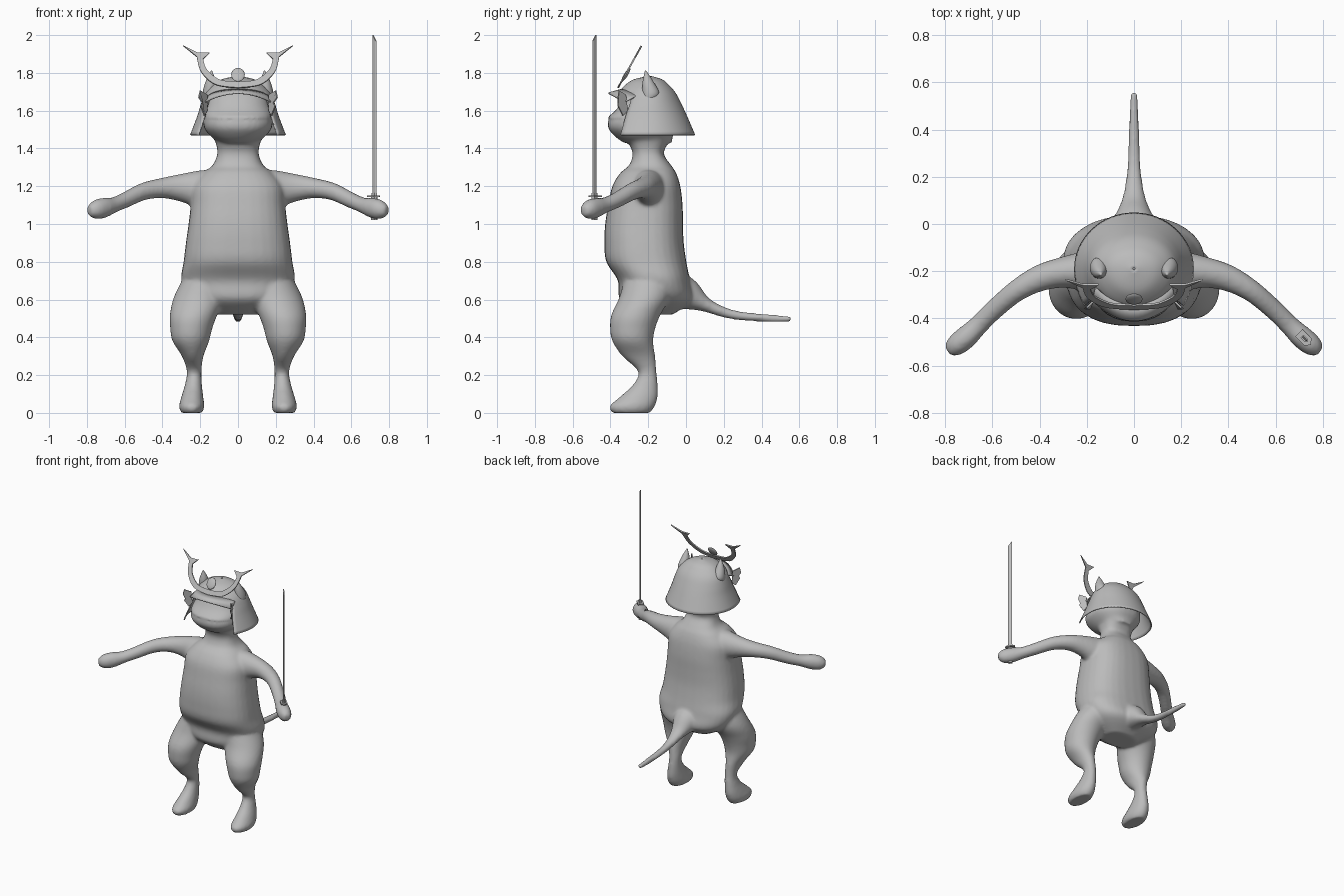
import bpy, bmesh, math
from mathutils import Vector

if "Cube" in bpy.data.objects:
    bpy.data.objects.remove(bpy.data.objects["Cube"])

GREY = bpy.data.materials.new("plain grey")
GREY.diffuse_color = (0.5, 0.5, 0.5, 1)
GREY.use_nodes = True
GREY.node_tree.nodes["Principled BSDF"].inputs["Base Color"].default_value = GREY.diffuse_color


def finish(bm, name, smooth=True, thick=0):
    bmesh.ops.recalc_face_normals(bm, faces=bm.faces)
    me = bpy.data.meshes.new(name)
    bm.to_mesh(me)
    bm.free()
    me.materials.append(GREY)
    ob = bpy.data.objects.new(name, me)
    bpy.context.collection.objects.link(ob)
    for p in me.polygons:
        p.use_smooth = smooth
    if thick:
        m = ob.modifiers.new("thickness", 'SOLIDIFY')
        m.thickness = thick
        m.offset = 0
    return ob


def spline(pts, n=5):
    """Catmull-Rom interpolation of any-dimensional tuples."""
    out = []
    for i in range(len(pts) - 1):
        p = [pts[max(i - 1, 0)], pts[i], pts[i + 1], pts[min(i + 2, len(pts) - 1)]]
        for k in range(n):
            t = k / n
            out.append(tuple(0.5 * (2 * b + (c - a) * t + (2 * a - 5 * b + 4 * c - d) * t * t
                                    + (3 * b - a - 3 * c + d) * t ** 3) for a, b, c, d in zip(*p)))
    return out + [pts[-1]]


def tube(bm, pts, upright=False, power=2, s=1, seg=32):
    """Closed loft through (x, y, z, radius_a, radius_b); upright keeps the rings level."""
    pts = spline(pts)
    rings = []
    for i, (x, y, z, ra, rb) in enumerate(pts):
        if upright:
            u, v = Vector((1, 0, 0)), Vector((0, 1, 0))
        else:
            t = Vector(pts[min(i + 1, len(pts) - 1)][:3]) - Vector(pts[max(i - 1, 0)][:3])
            u = t.cross(Vector((0, 0, 1))).normalized()
            v = u.cross(t).normalized()
        ring = []
        for k in range(seg):
            a = 2 * math.pi * k / seg
            c, q = math.cos(a), math.sin(a)
            p = Vector((x, y, z)) + u * ra * math.copysign(abs(c) ** (2 / power), c) \
                + v * rb * math.copysign(abs(q) ** (2 / power), q)
            ring.append(bm.verts.new((p.x * s, p.y, p.z)))
        rings.append(ring)
    for r0, r1 in zip(rings, rings[1:]):
        for k in range(seg):
            bm.faces.new((r0[k], r0[(k + 1) % seg], r1[(k + 1) % seg], r1[k]))
    bm.faces.new(rings[0])
    bm.faces.new(rings[-1])


# body: torso, head, tail, arms and legs fused by a remesh
bm = bmesh.new()
tube(bm, [(0, -.16, .52, .12, .09), (0, -.16, .6, .25, .19), (0, -.17, .7, .3, .19),
          (0, -.21, .8, .288, .212), (0, -.222, .9, .276, .21), (0, -.222, 1.0, .262, .206),
          (0, -.215, 1.1, .25, .197), (0, -.21, 1.2, .24, .18), (0, -.2, 1.27, .185, .148),
          (0, -.19, 1.31, .135, .112), (0, -.2, 1.37, .11, .082), (0, -.2, 1.42, .115, .1),
          (0, -.2, 1.46, .13, .12)], upright=True, power=2.5)
tube(bm, [(0, -.2, 1.43, .1, .13), (0, -.222, 1.46, .14, .15), (0, -.23, 1.5, .175, .178),
          (0, -.23, 1.535, .184, .185), (0, -.23, 1.55, .182, .177), (0, -.23, 1.565, .182, .184),
          (0, -.22, 1.59, .18, .165), (0, -.2, 1.62, .172, .158), (0, -.19, 1.68, .15, .13),
          (0, -.19, 1.73, .09, .08)], upright=True, power=2.3)
tube(bm, [(0, -.1, .66, .14, .1), (0, 0, .63, .095, .088), (0, .1, .575, .052, .04),
          (0, .2, .533, .033, .027), (0, .3, .512, .025, .023), (0, .45, .501, .021, .02),
          (0, .56, .497, .015, .014)])
for s in (1, -1):
    tube(bm, [(.1, -.2, 1.18, .13, .1), (.2, -.2, 1.185, .09, .1), (.3, -.205, 1.192, .066, .074),
              (.4, -.23, 1.19, .056, .054), (.5, -.285, 1.172, .046, .046),
              (.6, -.37, 1.125, .042, .041), (.66, -.43, 1.1, .042, .041),
              (.71, -.478, 1.086, .048, .053), (.755, -.515, 1.075, .045, .05),
              (.788, -.54, 1.07, .026, .026)], s=s)
    tube(bm, [(.15, -.19, .75, .12, .13), (.2, -.215, .62, .137, .135), (.235, -.265, .52, .126, .13),
              (.247, -.282, .45, .112, .12), (.25, -.282, .38, .097, .108),
              (.24, -.25, .3, .057, .087), (.232, -.205, .22, .039, .049),
              (.236, -.215, .15, .045, .065), (.242, -.25, .085, .058, .1),
              (.245, -.285, .035, .067, .12), (.245, -.29, 0, .056, .1)], upright=True, s=s)
body = finish(bm, "body")
m = body.modifiers.new("fuse", 'REMESH')
m.mode = 'VOXEL'
m.voxel_size = 0.011
m.use_smooth_shade = True
m = body.modifiers.new("soften", 'SMOOTH')
m.factor = 0.5
m.iterations = 6

# helmet: open-fronted shell, flared at the neck; rows are z, side, back and front radius
rows = spline([(1.47, .25, .235, .28), (1.57, .212, .192, .23), (1.635, .192, .162, .19),
               (1.69, .17, .133, .165), (1.73, .135, .1, .132), (1.762, .085, .062, .085),
               (1.78, .004, .004, .004)], 4)
N = 64
bm = bmesh.new()
grid = []
for z, rx, rb, rf in rows:
    ring = []
    for k in range(N):
        a = 2 * math.pi * k / N
        c = math.cos(a)               # a = 0 points to the front
        ring.append(bm.verts.new((rx * math.sin(a), -.19 - c * (rf if c > 0 else rb), z)))
    grid.append(ring)
for j in range(len(rows) - 1):
    for k in range(N):
        d = min(k + .5, N - k - .5) * 360 / N
        if rows[j][0] < 1.685 and d < 54:
            continue
        bm.faces.new((grid[j][k], grid[j][(k + 1) % N], grid[j + 1][(k + 1) % N], grid[j + 1][k]))
bmesh.ops.delete(bm, geom=[v for v in bm.verts if not v.link_faces], context='VERTS')
finish(bm, "helmet", thick=.008)

# brim over the eyes
bm = bmesh.new()
strip = []
for k in range(21):
    t = k / 10 - 1
    a = t * math.radians(66)
    strip.append((bm.verts.new((.172 * math.sin(a), -.19 - .15 * math.cos(a), 1.712 - .03 * t * t)),
                  bm.verts.new((.175 * t, -.41 + .085 * t * t, 1.692 - .047 * t * t))))
for p, q in zip(strip, strip[1:]):
    bm.faces.new((p[0], q[0], q[1], p[1]))
finish(bm, "helmet_brim", thick=.008)


def plate(name, pts, thick):
    bm = bmesh.new()
    bm.faces.new([bm.verts.new(p) for p in pts])
    finish(bm, name, False, thick)


for s, side in ((1, "left"), (-1, "right")):
    # turned-back flaps beside the face
    plate(side + "_helmet_flap", [(s * x, y, z) for x, y, z in
          ((.165, -.32, 1.685), (.2, -.355, 1.706), (.208, -.36, 1.67), (.188, -.36, 1.64),
           (.198, -.36, 1.625), (.178, -.335, 1.575), (.165, -.31, 1.6))], .008)
    # ears
    bm = bmesh.new()
    tube(bm, [(.155, -.2, 1.65, .025, .025), (.15, -.186, 1.69, .037, .045),
              (.145, -.2, 1.75, .028, .03), (.14, -.214, 1.812, .003, .003)],
         upright=True, s=s, seg=20)
    finish(bm, side + "_ear")

# crest: forked horns on a tilted thin plate
inner = spline([(0, 1.752), (.095, 1.762), (.164, 1.815), (.185, 1.872)], 6)
outer = spline([(0, 1.72), (.12, 1.738), (.195, 1.805), (.218, 1.885)], 6)


def tilt(x, z):
    return (x, -.355 + (z - 1.73) * .56, z)


bm = bmesh.new()
for s in (1, -1):
    a = [bm.verts.new(tilt(s * x, z)) for x, z in inner]
    b = [bm.verts.new(tilt(s * x, z)) for x, z in outer]
    for i in range(len(a) - 1):
        bm.faces.new((a[i], a[i + 1], b[i + 1], b[i])[::s])
    prong, notch, tip = (bm.verts.new(tilt(s * x, z)) for x, z in
                         ((.15, 1.906), (.213, 1.905), (.29, 1.943)))
    bm.faces.new((a[-1], prong, notch, b[-1])[::s])
    bm.faces.new((notch, tip, b[-1])[::s])
bmesh.ops.remove_doubles(bm, verts=bm.verts, dist=1e-5)
finish(bm, "crest_horns", False, .009)

# crest disc
bm = bmesh.new()
bmesh.ops.create_uvsphere(bm, u_segments=24, v_segments=12, radius=1)
for v in bm.verts:
    x, y, z = v.co.x * .036, v.co.y * .012, v.co.z * .036
    v.co = (x, -.318 + y + z * .56, 1.79 + z)
finish(bm, "crest_disc")


# sword: the wide direction lies along the forearm
def sword_prism(name, w, t, z0, z1, slant=0):
    u, v, c = Vector((.707, -.707, 0)), Vector((.707, .707, 0)), Vector((.724, -.487, 0))
    bm = bmesh.new()
    lo, hi = [], []
    for i, j in ((1, 0), (.5, 1), (-1, 1), (-1, -1), (.5, -1)):
        p = c + u * w * i + v * t * j
        lo.append(bm.verts.new((p.x, p.y, z0)))
        hi.append(bm.verts.new((p.x, p.y, z1 - slant * (1 + i) / 2)))
    for k in range(5):
        n = (k + 1) % 5
        bm.faces.new((lo[k], lo[n], hi[n], hi[k]))
    bm.faces.new(lo)
    bm.faces.new(hi)
    finish(bm, name, False)


sword_prism("sword_blade", .013, .004, 1.14, 2.0, .035)
sword_prism("sword_collar", .017, .009, 1.12, 1.165)
sword_prism("sword_guard", .036, .022, 1.142, 1.151)
sword_prism("sword_grip", .016, .011, 1.02, 1.145)
